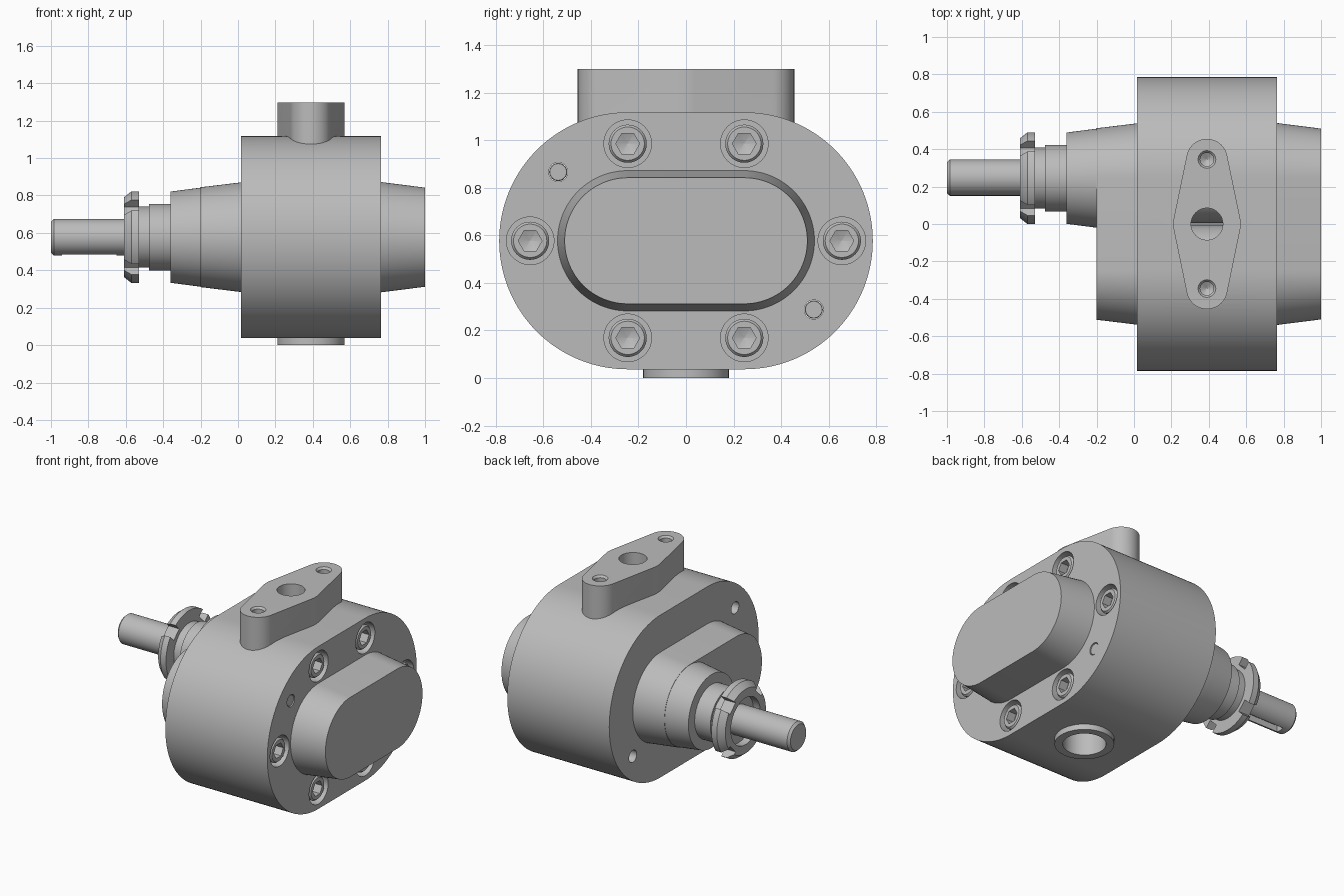
import bpy, bmesh
from math import cos, sin, pi, asin

if "Cube" in bpy.data.objects:
    bpy.data.objects.remove(bpy.data.objects["Cube"], do_unlink=True)

GREY = (0.5, 0.5, 0.5, 1.0)
steel = bpy.data.materials.new("steel_grey")
steel.diffuse_color = GREY
steel.use_nodes = True
steel.node_tree.nodes["Principled BSDF"].inputs["Base Color"].default_value = GREY

MID = 0.577       # height of the pump axis
AXLE = 0.245      # sideways offset of each rotor
PORT = 0.39       # x of the port axis


def arc(cu, cv, r, a0, a1, n):
    return [(cu + r * cos(a0 + (a1 - a0) * i / n), cv + r * sin(a0 + (a1 - a0) * i / n))
            for i in range(n + 1)]


def outline(r, half=0.0, n=64):
    """Circle, or a stadium when half is given."""
    if half:
        return arc(half, 0, r, -pi / 2, pi / 2, n // 2) + arc(-half, 0, r, pi / 2, 3 * pi / 2, n // 2)
    return arc(0, 0, r, 0, 2 * pi, n)[:-1]


def loft(name, sections, axis="X", a=0.0, b=0.0):
    """Skin a list of (position along axis, outline) and cap both ends."""
    bm = bmesh.new()
    rings = []
    for t, pts in sections:
        rings.append([bm.verts.new((t, u + a, v + b) if axis == "X" else (u + a, v + b, t))
                      for u, v in pts])
    for lo, hi in zip(rings, rings[1:]):
        for i in range(len(lo)):
            j = (i + 1) % len(lo)
            bm.faces.new((lo[i], lo[j], hi[j], hi[i]))
    bm.faces.new(rings[0])
    bm.faces.new(rings[-1])
    bmesh.ops.recalc_face_normals(bm, faces=bm.faces)
    mesh = bpy.data.meshes.new(name)
    bm.to_mesh(mesh)
    bm.free()
    mesh.materials.append(steel)
    ob = bpy.data.objects.new(name, mesh)
    bpy.context.collection.objects.link(ob)
    return ob


def turned(name, profile, axis="X", a=0.0, b=0.0, half=0.0, n=64):
    """Round or stadium part from (position, radius) pairs."""
    return loft(name, [(t, outline(r, half, n)) for t, r in profile], axis, a, b)


def box(name, x, y, z):
    return loft(name, [(x[0], [(y[0], z[0]), (y[1], z[0]), (y[1], z[1]), (y[0], z[1])]),
                       (x[1], [(y[0], z[0]), (y[1], z[0]), (y[1], z[1]), (y[0], z[1])])])


def combine(ob, tool, operation="DIFFERENCE"):
    mod = ob.modifiers.new("combine", "BOOLEAN")
    mod.operation, mod.solver, mod.object = operation, "EXACT", tool
    bpy.context.view_layer.objects.active = ob
    bpy.ops.object.modifier_apply(modifier=mod.name)
    bpy.data.objects.remove(tool, do_unlink=True)


# Main housing with the top flange and the bottom port boss
housing = turned("housing", [(0.015, 0.54), (0.765, 0.54)], a=0, b=MID, half=AXLE, n=128)

tilt = asin((0.18 - 0.11) / 0.345)
flange_shape = (arc(0, 0, 0.18, -tilt, tilt, 8) + arc(0, 0.345, 0.11, tilt, pi - tilt, 24)
                + arc(0, 0, 0.18, pi - tilt, pi + tilt, 8)
                + arc(0, -0.345, 0.11, pi + tilt, 2 * pi - tilt, 24))
combine(housing, loft("flange", [(0.9, flange_shape), (1.298, flange_shape)], "Z", PORT), "UNION")
combine(housing, turned("port_boss", [(0, 0.18), (0.2, 0.18)], "Z", PORT), "UNION")

# Port bores and threaded flange holes
combine(housing, turned("top_bore", [(MID, 0.085), (1.4, 0.085)], "Z", PORT))
combine(housing, turned("bottom_bore", [(-0.1, 0.13), (0.52, 0.13)], "Z", PORT))
for side in (-1, 1):
    combine(housing, turned("flange_hole", [(1.06, 0.002), (1.08, 0.036), (1.285, 0.036), (1.315, 0.062)],
                            "Z", PORT, 0.345 * side, n=32))

# Screw counterbores and dowel holes
screws = [(0.655 * s, 0) for s in (-1, 1)] + [(AXLE * s, 0.408 * t) for s in (-1, 1) for t in (-1, 1)]
dowels = [(-0.537, 0.289), (0.537, -0.289)]
for y, z in screws:
    combine(housing, turned("counterbore", [(0.66, 0.1), (0.8, 0.1)], a=y, b=MID + z, n=48))
for y, z in dowels:
    combine(housing, turned("dowel_hole", [(-0.1, 0.04), (0.9, 0.04)], a=y, b=MID + z, n=32))
    turned("dowel_pin", [(0.3, 0.038), (0.757, 0.038), (0.76, 0.035)], a=y, b=MID + z, n=32)

# Socket head screws sharing one mesh
screw = turned("screw", [(0.64, 0.08), (0.745, 0.08), (0.757, 0.07)], n=48)
combine(screw, turned("hex_socket", [(0.68, 0.003), (0.7, 0.05), (0.8, 0.05)], n=6))
for i, (y, z) in enumerate(screws):
    ob = screw if i == 0 else screw.copy()
    if i:
        bpy.context.collection.objects.link(ob)
    ob.location = (0, y, MID + z)

# Rotors seen through the ports
for side, label in ((1, "drive_rotor"), (-1, "idler_rotor")):
    turned(label, [(0.15, 0.24), (0.65, 0.24)], a=AXLE * side, b=MID)

# Tapered end cover and the tapered boss on the drive side
turned("end_cover", [(0.74, 0.298), (1.0, 0.265)], b=MID, half=AXLE, n=96)
turned("drive_boss", [(-0.2, 0.267), (0.04, 0.296)], b=MID, half=AXLE, n=96)
turned("shaft_housing", [(-0.36, 0.244), (0.04, 0.296)], a=AXLE, b=MID, n=96)
turned("collar", [(-0.475, 0.178), (-0.34, 0.178)], a=AXLE, b=MID)
turned("threaded_neck", [(-0.56, 0.163), (-0.46, 0.163)], a=AXLE, b=MID)

# Slotted lock nut
nut = turned("lock_nut", [(-0.61, 0.213), (-0.57, 0.245), (-0.53, 0.245)], a=AXLE, b=MID)
combine(nut, turned("nut_bore", [(-0.7, 0.155), (-0.4, 0.155)], a=AXLE, b=MID))
for k in range(4):
    ang = pi / 4 + k * pi / 2
    c, s = cos(ang), sin(ang)
    shape = [(r * c - w * s, r * s + w * c) for r, w in ((0.19, -0.04), (0.3, -0.04), (0.3, 0.04), (0.19, 0.04))]
    combine(nut, loft("nut_slot", [(-0.7, shape), (-0.5, shape)], a=AXLE, b=MID))

# Drive shaft with a keyway underneath
shaft = turned("drive_shaft", [(-1.0, 0.083), (-0.985, 0.097), (-0.4, 0.097)], a=AXLE + 0.003, b=MID)
combine(shaft, box("keyway", (-0.94, -0.65), (AXLE - 0.025, AXLE + 0.031), (0.4, 0.525)))

# Smooth the round walls and keep the edges crisp
bpy.ops.object.select_all(action="DESELECT")
done = set()
for ob in bpy.context.collection.objects:
    if ob.type == "MESH" and ob.data.name not in done:
        done.add(ob.data.name)
        ob.select_set(True)
        bpy.context.view_layer.objects.active = ob
bpy.ops.object.shade_smooth_by_angle(angle=0.5)
